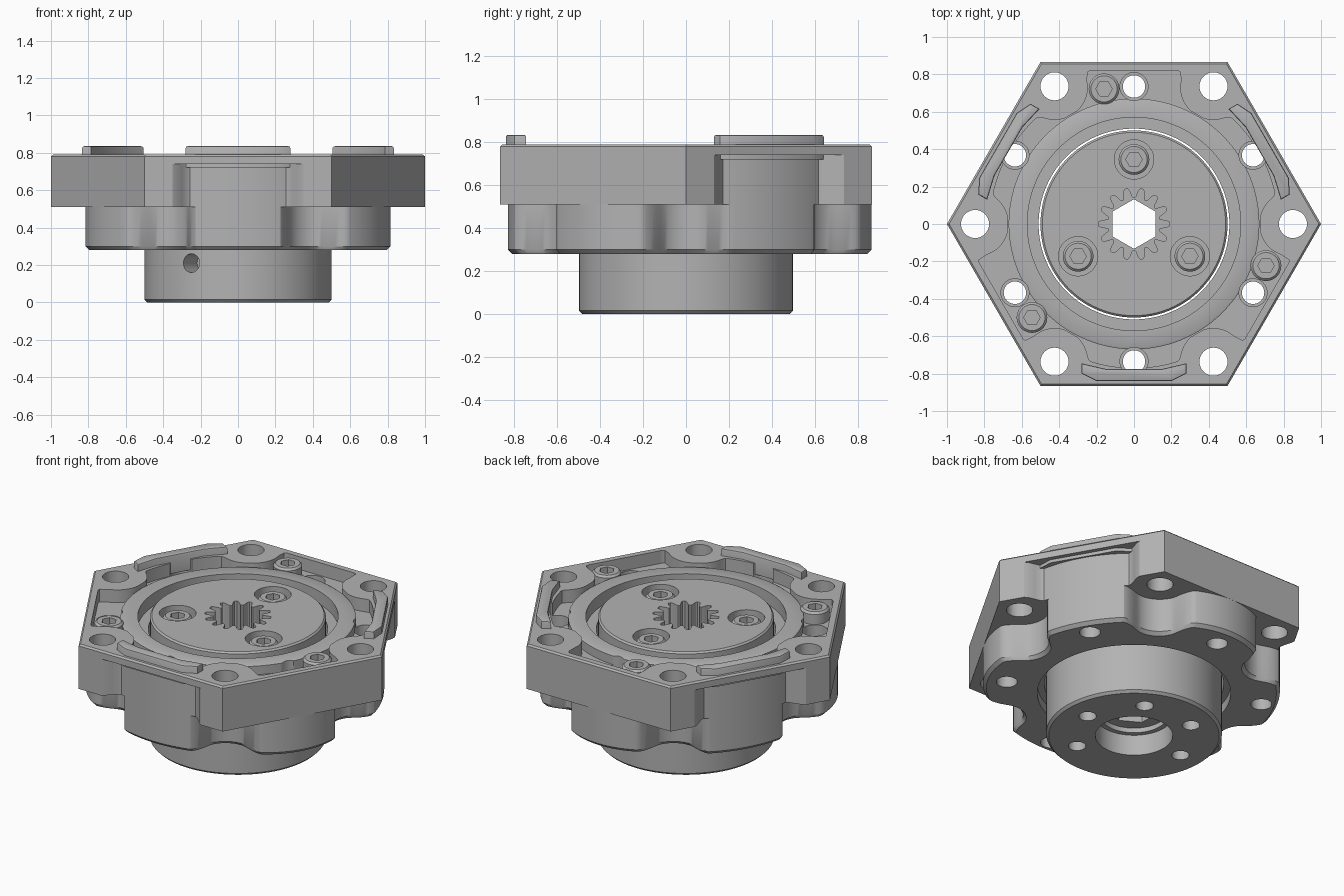
import bpy, bmesh
from math import sin, cos, pi, radians, degrees, sqrt, asin
from mathutils import Matrix, Vector

cube = bpy.data.objects.get("Cube")
if cube:
    bpy.data.objects.remove(cube, do_unlink=True)

grey = bpy.data.materials.new("machined grey")
grey.use_nodes = True
COLOUR = (0.45, 0.45, 0.45, 1)
grey.diffuse_color = COLOUR
grey.node_tree.nodes["Principled BSDF"].inputs["Base Color"].default_value = COLOUR


def make_object(name, bm):
    bmesh.ops.recalc_face_normals(bm, faces=bm.faces)
    mesh = bpy.data.meshes.new(name)
    bm.to_mesh(mesh)
    bm.free()
    mesh.materials.append(grey)
    obj = bpy.data.objects.new(name, mesh)
    bpy.context.collection.objects.link(obj)
    return obj


def loft(bm, rings, n, closed=False, centre=(0, 0)):
    """Stack rings of (radius or radius(angle in degrees), z)."""
    loops = []
    for r, z in rings:
        loop = []
        for i in range(n):
            a = 360 * i / n
            rad = r(a) if callable(r) else r
            loop.append(bm.verts.new((centre[0] + rad * cos(radians(a)),
                                      centre[1] + rad * sin(radians(a)), z)))
        loops.append(loop)
    pairs = list(zip(loops, loops[1:]))
    if closed:
        pairs.append((loops[-1], loops[0]))
    else:
        bm.faces.new(loops[0])
        bm.faces.new(loops[-1])
    for low, high in pairs:
        for i in range(n):
            j = (i + 1) % n
            bm.faces.new((low[i], low[j], high[j], high[i]))


def polar(r, a):
    return r * cos(radians(a)), r * sin(radians(a))


def cut(obj, bm):
    cutter = make_object("cutter", bm)
    cutter.hide_render = True
    mod = obj.modifiers.new("cut", 'BOOLEAN')
    mod.operation, mod.solver, mod.object = 'DIFFERENCE', 'EXACT', cutter
    graph = bpy.context.evaluated_depsgraph_get()
    obj_mesh = bpy.data.meshes.new_from_object(obj.evaluated_get(graph))
    obj.modifiers.clear()
    obj.data = obj_mesh
    bpy.data.objects.remove(cutter, do_unlink=True)


def smooth(obj):
    bpy.ops.object.select_all(action='DESELECT')
    obj.select_set(True)
    bpy.context.view_layer.objects.active = obj
    bpy.ops.object.shade_smooth_by_angle(angle=radians(30))


# Plan outlines of the housing as radius by angle
def from_face(a):
    return a % 60 - 30


def is_tab_face(a):
    return int(a // 60) % 2 == 0


def hexagon(apothem):
    return lambda a: apothem / cos(radians(from_face(a)))


def around_corner(a, radius):
    """Near side of a circle round the corner bolt, or None if missed."""
    d = radians(30 - abs(from_face(a)))
    side = 0.85 * sin(d)
    return 0.85 * cos(d) - sqrt(radius ** 2 - side ** 2) if side < radius else None


def blurred(f, width):
    steps = [width * k / 4 for k in range(-4, 5)]
    return lambda a: sum(f((a + s) % 360) for s in steps) / len(steps)


def scallop(a):
    lobe = 0.83 if is_tab_face(a) else 0.866 - 0.0001 * from_face(a) ** 2
    notch = around_corner(a, 0.17)
    return lobe if notch is None else min(lobe, notch)


def relieved(a):
    full = hexagon(0.866)(a)
    if not is_tab_face(a):
        return full
    t = min(1, max(0, (abs(from_face(a)) - 18) / 4))
    t = t * t * (3 - 2 * t)
    return 0.83 + (full - 0.83) * t


def pocket(a):
    edge = min(hexagon(0.82)(a), 0.77 if is_tab_face(a) else 1)
    notch = around_corner(a, 0.18)
    return edge if notch is None else max(0.675, min(edge, notch))


wavy = blurred(scallop, 2.5)
well = blurred(pocket, 1)

# Housing: scalloped base, relieved hexagonal flange, top well and raised ring
bm = bmesh.new()
loft(bm, [(0.55, 0.28), (lambda a: wavy(a) - 0.02, 0.28), (wavy, 0.30), (wavy, 0.51),
          (relieved, 0.51), (relieved, 0.74), (hexagon(0.866), 0.74),
          (hexagon(0.866), 0.78), (hexagon(0.856), 0.79), (well, 0.79), (well, 0.71),
          (0.67, 0.71), (0.67, 0.765), (0.66, 0.77), (0.57, 0.77), (0.57, 0.69),
          (0.51, 0.69), (0.51, 0.34), (0.55, 0.34)], 360, closed=True)
housing = make_object("housing", bm)

# Bolt holes through the corners and the lobes
bm = bmesh.new()
for k in range(6):
    loft(bm, [(0.075, 0.2), (0.075, 1)], 32, centre=polar(0.85, 60 * k))
    loft(bm, [(0.06, 0.2), (0.06, 0.6), (0.075, 0.6), (0.075, 1)], 32,
         centre=polar(0.735, 60 * k + 30))
cut(housing, bm)
smooth(housing)

# Output rotor: one shaft from the lower hub to the top disc
bm = bmesh.new()
loft(bm, [(0.485, 0), (0.5, 0.015), (0.5, 0.765), (0.49, 0.775)], 96)
rotor = make_object("output_rotor", bm)


def spline(a):
    phase = ((a - 90) * 14 / 360) % 1
    return 0.165 - 0.026 * max(-1, min(1, 1.5 * cos(2 * pi * phase)))


bm = bmesh.new()
loft(bm, [(hexagon(0.115), 0.05), (hexagon(0.115), 0.65)], 6)
bmesh.ops.rotate(bm, verts=bm.verts, matrix=Matrix.Rotation(radians(30), 3, 'Z'))
cut(rotor, bm)
bm = bmesh.new()
loft(bm, [(spline, 0.55), (spline, 1)], 168)
for a in (90, 210, 330):
    loft(bm, [(0.105, 0.69), (0.105, 1)], 40, centre=polar(0.345, a))
# Lower centre bore and mounting holes
loft(bm, [(0.19, 0.16), (0.19, 0.13), (0.22, 0.13), (0.22, -0.1)], 64)
for a in (0, 60, 120, 180, 300):
    loft(bm, [(0.05, -0.1), (0.05, 0.2)], 32, centre=polar(0.345, a))
cut(rotor, bm)

# Radial set-screw hole in the hub
bm = bmesh.new()
x, y = polar(0.5, 240)
side = Vector((x, y, 0)).to_track_quat('Z', 'Y').to_matrix().to_4x4()
bmesh.ops.create_cone(bm, cap_ends=True, segments=32, radius1=0.05, radius2=0.05, depth=0.3,
                      matrix=Matrix.Translation((x, y, 0.21)) @ side)
cut(rotor, bm)
smooth(rotor)


# Socket-head screws
def screw(name, centre, base, top):
    bm = bmesh.new()
    socket = hexagon(0.038)
    loft(bm, [(0.082, base), (0.082, top - 0.012), (0.07, top), (socket, top),
              (socket, top - 0.04)], 36, centre=centre)
    smooth(make_object(name, bm))


for k in range(3):
    screw(f"disc_screw_{k + 1}", polar(0.345, 90 + 120 * k), 0.68, 0.76)
    screw(f"housing_screw_{k + 1}", polar(0.74, 102.5 + 120 * k), 0.70, 0.785)

# Raised locating tabs on alternate sides
half = [(0.15, -0.775), (0.28, -0.745), (0.28, -0.80), (0.2, -0.84)]
outline = half + [(-x, y) for x, y in reversed(half)]
for k in range(3):
    bm = bmesh.new()
    face = bm.faces.new([bm.verts.new((x, y, 0.72)) for x, y in outline])
    up = bmesh.ops.extrude_face_region(bm, geom=[face])["geom"]
    bmesh.ops.translate(bm, verts=[v for v in up if isinstance(v, bmesh.types.BMVert)],
                        vec=(0, 0, 0.115))
    rim = [e for e in bm.edges if all(v.co.z > 0.8 for v in e.verts)]
    bmesh.ops.bevel(bm, geom=rim, offset=0.01, segments=2, profile=0.5, affect='EDGES')
    bmesh.ops.rotate(bm, verts=bm.verts, matrix=Matrix.Rotation(radians(120 * k), 3, 'Z'))
    smooth(make_object(f"locating_tab_{k + 1}", bm))
